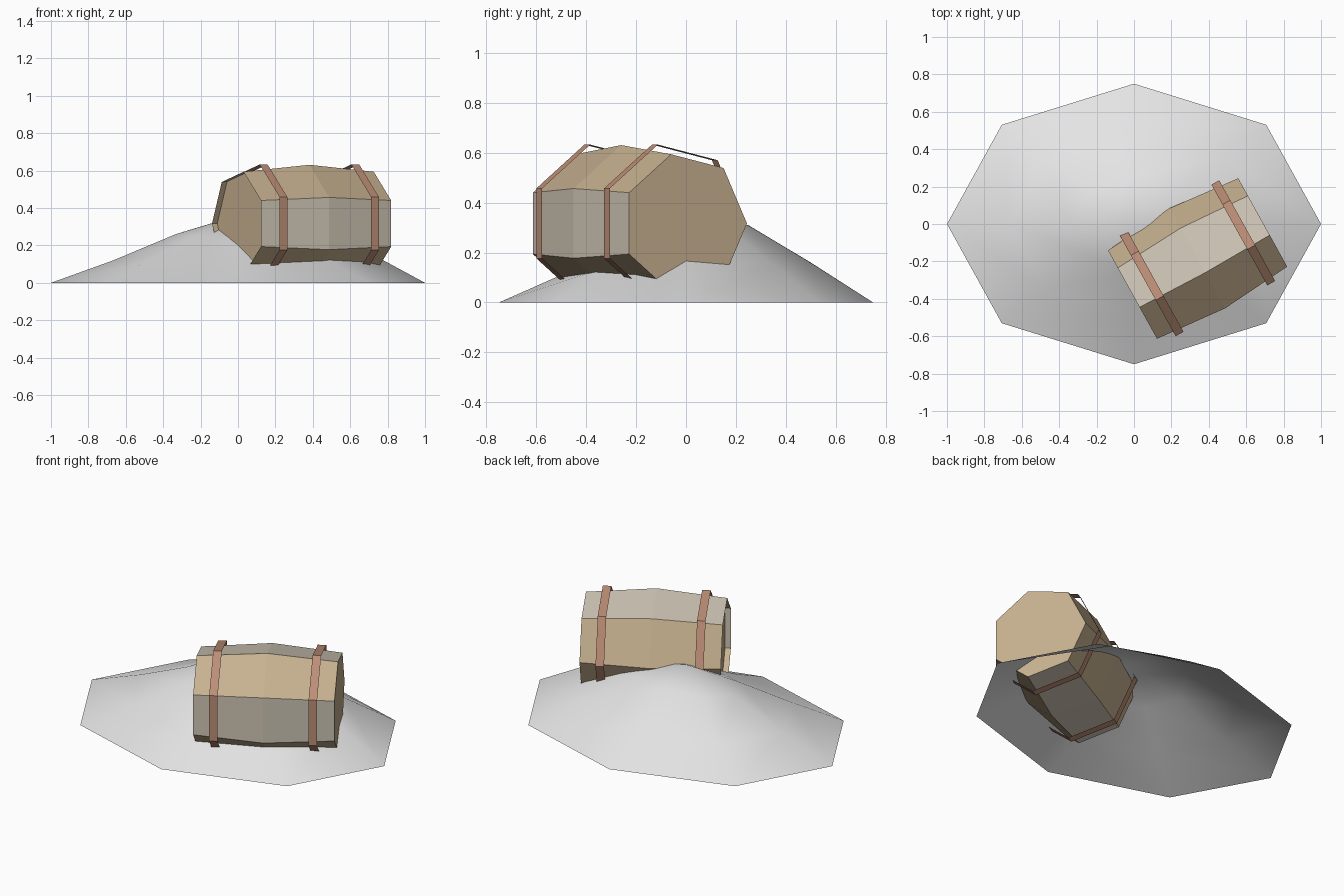
import bpy, bmesh
from math import sin, cos, pi, radians
from mathutils import Matrix

cube = bpy.data.objects.get("Cube")
if cube:
    bpy.data.objects.remove(cube)


def material(name, rgb):
    m = bpy.data.materials.new(name)
    m.use_nodes = True
    m.diffuse_color = (*rgb, 1)
    m.node_tree.nodes["Principled BSDF"].inputs["Base Color"].default_value = (*rgb, 1)
    return m


TAN = material("tan wood", (0.57, 0.44, 0.28))
PALE = material("pale wood", (0.61, 0.55, 0.45))
BAND = material("brown band", (0.5, 0.27, 0.18))
SNOW = material("white ground", (0.78, 0.78, 0.78))

SIDES = 7
# Barrel lies on its side: local x is its length
PLACE = Matrix.Translation((0.347, -0.197, 0.317)) @ Matrix.Rotation(radians(29), 4, "Z")


def ring(bm, x, r):
    return [bm.verts.new((x, r * cos(2 * pi * i / SIDES), r * sin(2 * pi * i / SIDES)))
            for i in range(SIDES)]


def bridge(bm, a, b, rule=lambda i: 0):
    n = len(a)
    for i in range(n):
        j = (i + 1) % n
        bm.faces.new((a[i], a[j], b[j], b[i])).material_index = rule(i)


def finish(bm, name, mats, matrix=None):
    mesh = bpy.data.meshes.new(name)
    bm.to_mesh(mesh)
    bm.free()
    for m in mats:
        mesh.materials.append(m)
    ob = bpy.data.objects.new(name, mesh)
    bpy.context.collection.objects.link(ob)
    if matrix:
        ob.matrix_world = matrix
    return ob


# Barrel staves, alternating in colour, with a closed far end
bm = bmesh.new()
rings = [ring(bm, x, r) for x, r in ((-0.398, 0.284), (0, 0.322), (0.398, 0.284))]
for a, b in zip(rings, rings[1:]):
    bridge(bm, a, b, lambda i: i % 2)
bm.faces.new(rings[-1])
bmesh.ops.recalc_face_normals(bm, faces=bm.faces)
finish(bm, "barrel", [TAN, PALE], PLACE)

# Lid set slightly into the open end
bm = bmesh.new()
bm.faces.new(ring(bm, -0.365, 0.286)[::-1])
finish(bm, "barrel_lid", [TAN], PLACE)

# Loose bands around the barrel
for name, x in (("right_band", -0.28), ("left_band", 0.28)):
    bm = bmesh.new()
    bridge(bm, ring(bm, x - 0.024, 0.324), ring(bm, x + 0.024, 0.324))
    bmesh.ops.recalc_face_normals(bm, faces=bm.faces)
    finish(bm, name, [BAND], PLACE)

# Open-bottomed mound with uneven rings, counter-clockwise from +x
bm = bmesh.new()
levels = [
    (1.0, [0.0] * 8),
    (0.667, [0.18, 0.15, 0.16, 0.13, 0.12, 0.12, 0.11, 0.13]),
    (0.333, [0.28, 0.29, 0.31, 0.29, 0.26, 0.25, 0.24, 0.26]),
]
loops = [[bm.verts.new((f * cos(i * pi / 4), 0.75 * f * sin(i * pi / 4), z))
          for i, z in enumerate(heights)] for f, heights in levels]
for a, b in zip(loops, loops[1:]):
    bridge(bm, a, b)
peak = bm.verts.new((0, 0, 0.36))
for i in range(8):
    bm.faces.new((loops[-1][i], loops[-1][(i + 1) % 8], peak))
for f in bm.faces:
    f.smooth = True
finish(bm, "mound", [SNOW])
